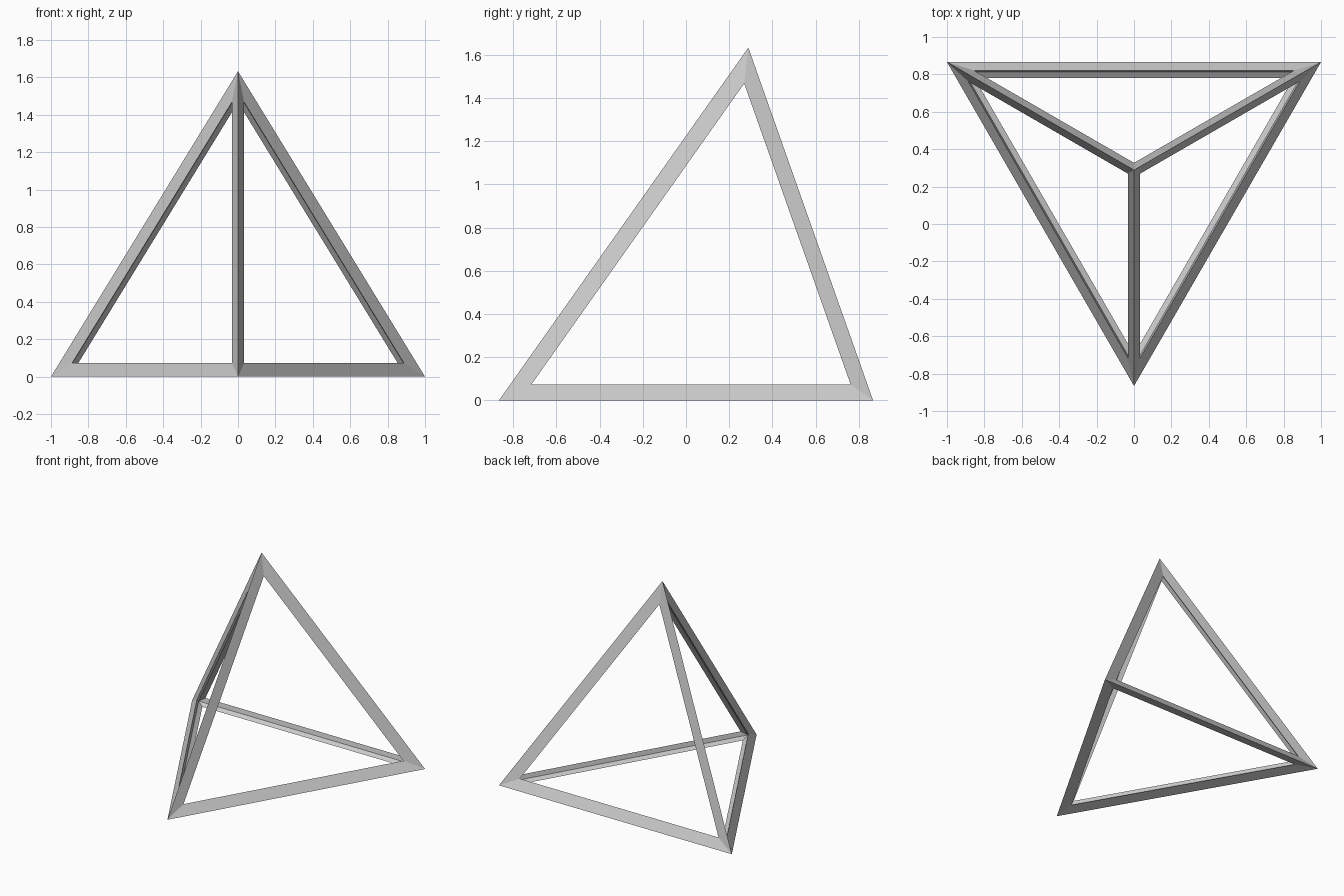
import bpy, math

if "Cube" in bpy.data.objects:
    bpy.data.objects.remove(bpy.data.objects["Cube"])

THICK = 0.115                      # wireframe thickness
R_OUT = 2 * math.sqrt(6) / 4       # outer corner radius for a 2-unit edge
R = R_OUT - THICK / 2              # core corner radius (struts grow half outwards)
EDGE = R * 4 / math.sqrt(6)
centre = (0, math.sqrt(3) / 6, R_OUT / 3)

# Regular tetrahedron core, one corner facing front
height = EDGE * math.sqrt(2 / 3)
bpy.ops.mesh.primitive_cone_add(
    vertices=3, radius1=EDGE / math.sqrt(3), radius2=0, depth=height,
    location=(centre[0], centre[1], centre[2] + height / 4),
    rotation=(0, 0, math.pi))
frame = bpy.context.object
frame.name = "tetrahedron_frame"

# Open frame of creased struts along the six edges
wire = frame.modifiers.new("struts", 'WIREFRAME')
wire.thickness = THICK
wire.offset = 0
wire.use_even_offset = True
wire.use_replace = True

# Bottom corners end up on z = 0 and the plan is centred
frame.location.y -= centre[1] - math.sqrt(3) / 6
